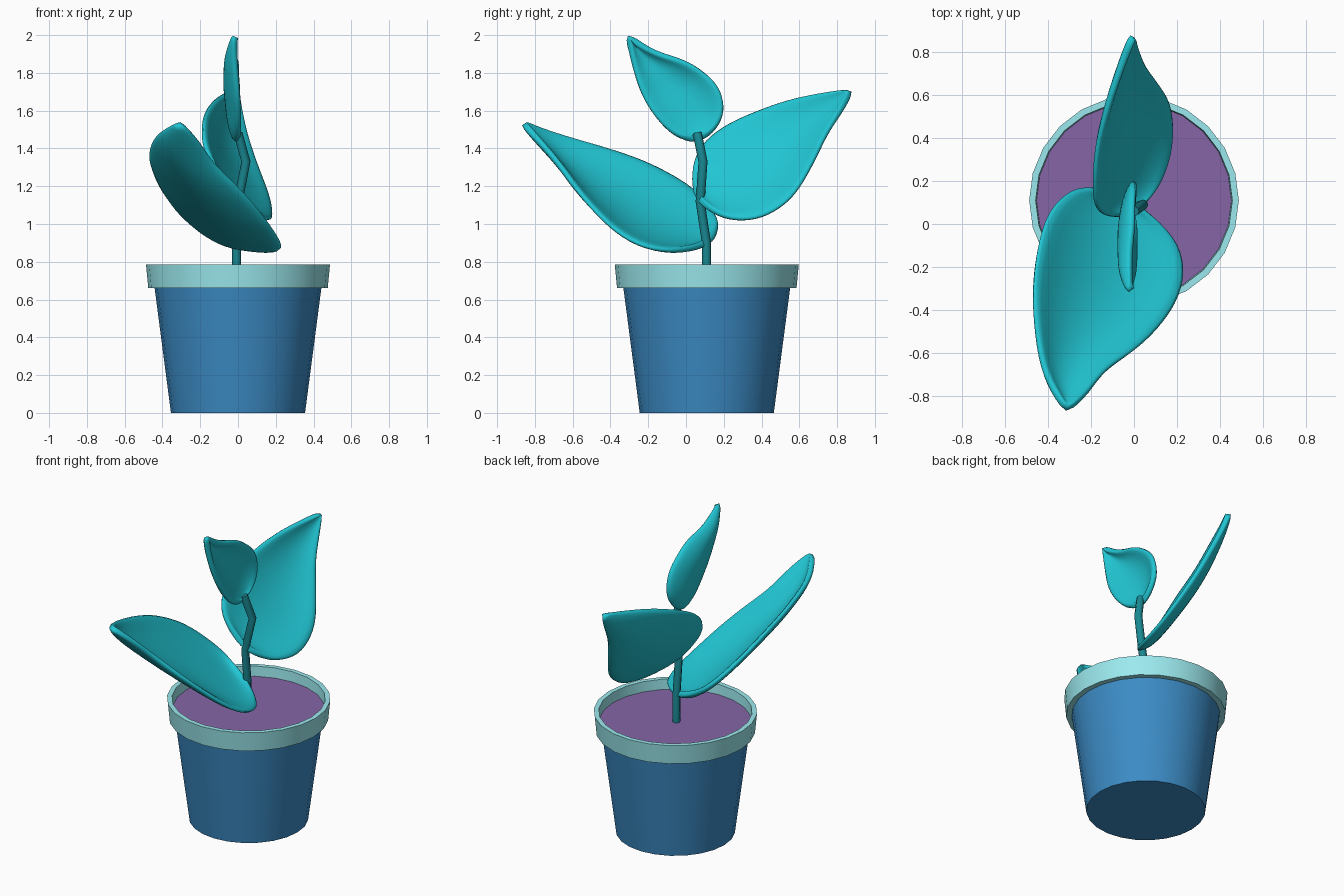
import bpy, bmesh, math
from mathutils import Vector

if "Cube" in bpy.data.objects:
    bpy.data.objects.remove(bpy.data.objects["Cube"])

CENTRE = Vector((0, 0.11, 0))
SIDES = 24


def material(name, rgb):
    m = bpy.data.materials.new(name)
    m.diffuse_color = (*rgb, 1)
    m.use_nodes = True
    m.node_tree.nodes["Principled BSDF"].inputs["Base Color"].default_value = m.diffuse_color
    return m


LEAF = material("leaf_teal", (0.015, 0.56, 0.65))
STEM = material("stem_teal", (0.01, 0.25, 0.29))
POT = material("pot_blue", (0.045, 0.26, 0.56))
RIM = material("rim_aqua", (0.33, 0.82, 0.86))
SOIL = material("soil_purple", (0.24, 0.13, 0.39))


def finish(bm, name, mat, angle=30):
    bmesh.ops.recalc_face_normals(bm, faces=bm.faces)
    me = bpy.data.meshes.new(name)
    bm.to_mesh(me)
    bm.free()
    me.materials.append(mat)
    ob = bpy.data.objects.new(name, me)
    bpy.context.collection.objects.link(ob)
    bpy.ops.object.select_all(action='DESELECT')
    ob.select_set(True)
    bpy.context.view_layer.objects.active = ob
    bpy.ops.object.shade_smooth_by_angle(angle=math.radians(angle))
    return ob


def lathe(name, profile, mat, closed=False):
    """Spin (radius, z) points round the pot axis; open ends are capped."""
    bm = bmesh.new()
    rings = []
    for r, z in profile:
        rings.append([bm.verts.new(CENTRE + Vector((r * math.cos(a), r * math.sin(a), z)))
                      for a in (2 * math.pi * i / SIDES for i in range(SIDES))])
    pairs = list(zip(rings, rings[1:])) + ([(rings[-1], rings[0])] if closed else [])
    for a, b in pairs:
        for i in range(SIDES):
            j = (i + 1) % SIDES
            bm.faces.new((a[i], a[j], b[j], b[i]))
    if not closed:
        bm.faces.new(rings[0])
        bm.faces.new(rings[-1])
    return finish(bm, name, mat)


def resample(pts, n):
    """Even points along a Catmull-Rom spline."""
    p = [Vector(q) for q in pts]
    p = [2 * p[0] - p[1]] + p + [2 * p[-1] - p[-2]]
    fine = []
    for a, b, c, d in zip(p, p[1:], p[2:], p[3:]):
        for k in range(12):
            t = k / 12
            fine.append(0.5 * (2 * b + (c - a) * t + (2 * a - 5 * b + 4 * c - d) * t * t
                               + (3 * b - a - 3 * c + d) * t ** 3))
    fine.append(p[-2])
    dist = [0]
    for a, b in zip(fine, fine[1:]):
        dist.append(dist[-1] + (b - a).length)
    out, k = [], 0
    for i in range(n + 1):
        s = dist[-1] * i / n
        while k < len(fine) - 2 and dist[k + 1] < s:
            k += 1
        out.append(fine[k].lerp(fine[k + 1], (s - dist[k]) / (dist[k + 1] - dist[k])))
    return out


def leaf(name, edge_a, edge_b, sag, thick=0.035, n=18, m=8):
    """Cupped blade between two edges running tip to base."""
    A, B = resample(edge_a, n), resample(edge_b, n)
    sag = Vector(sag)
    bm = bmesh.new()
    rows = []
    for i in range(n + 1):
        depth = math.sin(math.pi * i / n) ** 0.7 if 0 < i < n else 0
        rows.append([bm.verts.new(A[i].lerp(B[i], j / m)
                                  + sag * depth * (1 - (2 * j / m - 1) ** 2))
                     for j in range(m + 1)])
    for r, s in zip(rows, rows[1:]):
        for j in range(m):
            bm.faces.new((r[j], r[j + 1], s[j + 1], s[j]))
    bmesh.ops.remove_doubles(bm, verts=bm.verts, dist=0.0005)
    ob = finish(bm, name, LEAF, 180)
    sol = ob.modifiers.new("thickness", 'SOLIDIFY')
    sol.thickness, sol.offset = thick, 0
    sub = ob.modifiers.new("round", 'SUBSURF')
    sub.levels = sub.render_levels = 1
    return ob


# Pot body, rim and soil
lathe("pot_body", [(0.355, 0), (0.442, 0.665)], POT)
lathe("pot_rim", [(0.43, 0.66), (0.475, 0.66), (0.487, 0.785), (0.457, 0.785), (0.45, 0.68)],
      RIM, closed=True)
lathe("soil", [(0.445, 0.67), (0.454, 0.72)], SOIL)

# Crooked stem
cu = bpy.data.curves.new("stem", 'CURVE')
cu.dimensions = '3D'
cu.bevel_depth, cu.bevel_resolution, cu.use_fill_caps = 0.024, 2, True
path = [(-.007, .11, .70), (-.007, .108, .9), (0, .075, 1.12), (.042, .09, 1.33), (0, .06, 1.48)]
sp = cu.splines.new('POLY')
sp.points.add(len(path) - 1)
for pt, co in zip(sp.points, path):
    pt.co = (*co, 1)
cu.materials.append(STEM)
bpy.context.collection.objects.link(bpy.data.objects.new("stem", cu))

# Leaves
leaf("front_leaf",
     [(-.31, -.87, 1.545), (-.42, -.68, 1.48), (-.465, -.4, 1.40), (-.46, -.18, 1.32),
      (-.41, .03, 1.20), (-.32, .14, 1.08), (-.22, .175, 1.0), (-.05, .13, .92)],
     [(-.31, -.87, 1.545), (-.22, -.79, 1.46), (-.13, -.68, 1.33), (0, -.59, 1.2),
      (.1, -.5, 1.09), (.19, -.38, .97), (.235, -.25, .89), (.22, -.12, .86),
      (.15, -.02, .865), (.06, .06, .885), (-.05, .13, .92)],
     (-.045, -.035, -.07))
leaf("back_leaf",
     [(0, .88, 1.715), (-.05, .75, 1.70), (-.12, .55, 1.66), (-.17, .36, 1.595),
      (-.185, .2, 1.52), (-.18, .09, 1.43), (-.14, .04, 1.33), (-.06, .035, 1.23),
      (.01, .06, 1.15)],
     [(0, .88, 1.715), (.02, .82, 1.6), (.05, .74, 1.47), (.1, .67, 1.32),
      (.165, .57, 1.15), (.185, .45, 1.055), (.175, .33, 1.02), (.13, .2, 1.035),
      (.07, .11, 1.09), (.01, .06, 1.15)],
     (-.045, .018, -.026))
leaf("top_leaf",
     [(-.01, -.31, 2.0), (-.01, -.22, 1.94), (-.01, -.13, 1.9), (0, 0, 1.86),
      (0, .1, 1.8), (.005, .17, 1.73), (.005, .2, 1.64), (.005, .19, 1.56),
      (.005, .13, 1.48), (0, .05, 1.45)],
     [(-.01, -.31, 2.0), (-.005, -.28, 1.84), (.005, -.24, 1.7), (.01, -.18, 1.59),
      (.01, -.1, 1.5), (.01, -.02, 1.455), (0, .05, 1.45)],
     (-.065, 0, 0))
